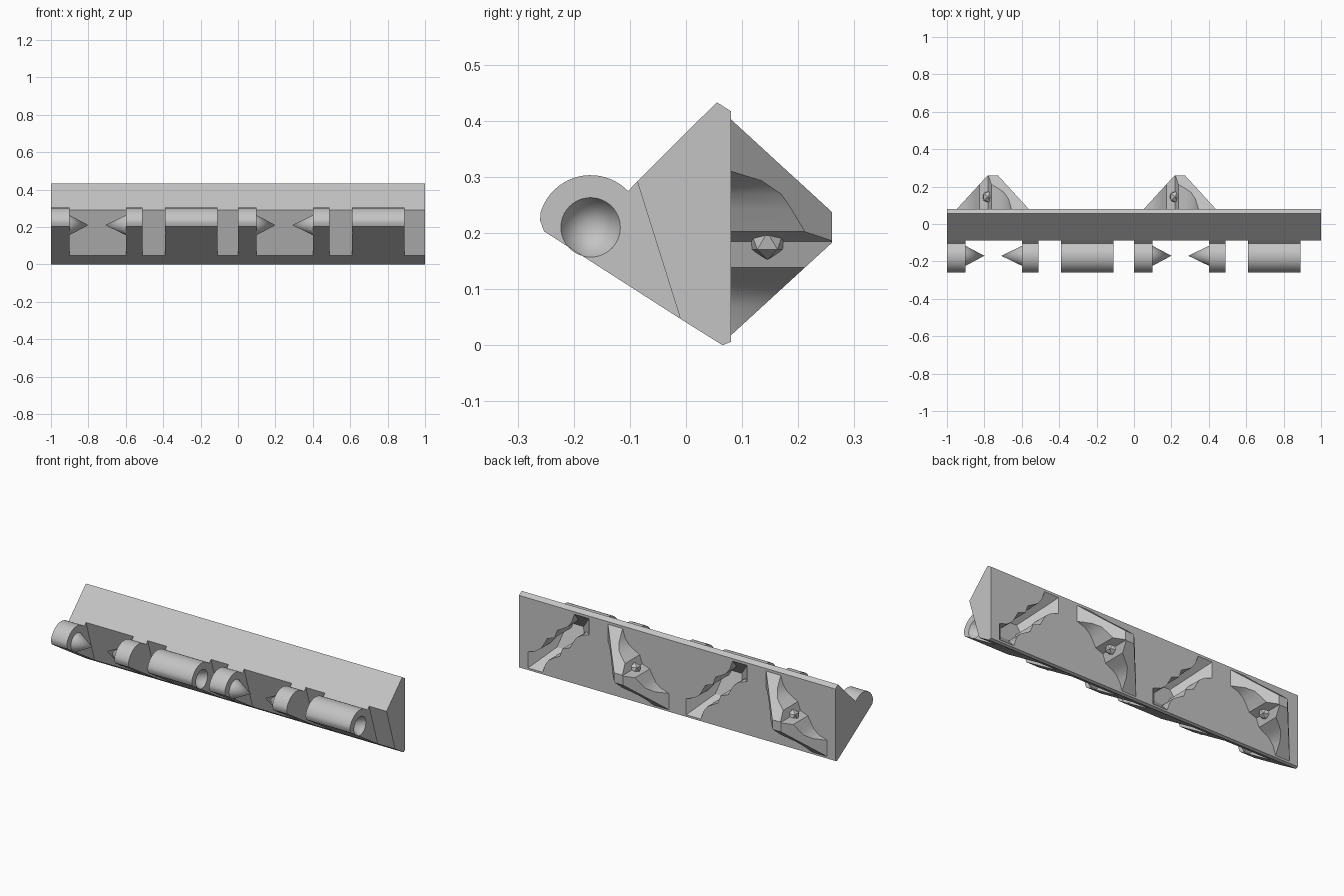
import bpy, bmesh, math
from mathutils import Matrix, Vector

cube = bpy.data.objects.get("Cube")
if cube:
    bpy.data.objects.remove(cube, do_unlink=True)

grey = bpy.data.materials.new("plain grey")
grey.use_nodes = True
COLOUR = (0.55, 0.55, 0.55, 1)
grey.diffuse_color = COLOUR
grey.node_tree.nodes["Principled BSDF"].inputs["Base Color"].default_value = COLOUR

PIN_Y, PIN_Z, PIN_R, KNUCKLE_R = -0.17, 0.21, 0.053, 0.093
BACK_Y, LOCK_Z, LOCK_H = 0.08, 0.21, 0.18


def finish(name, bm):
    bmesh.ops.recalc_face_normals(bm, faces=bm.faces)
    mesh = bpy.data.meshes.new(name)
    bm.to_mesh(mesh)
    bm.free()
    mesh.materials.append(grey)
    obj = bpy.data.objects.new(name, mesh)
    bpy.context.collection.objects.link(obj)
    return obj


def loft(name, start, end):
    """Solid between two matching rings of points."""
    bm = bmesh.new()
    a = [bm.verts.new(p) for p in start]
    b = [bm.verts.new(p) for p in end]
    bm.faces.new(a)
    bm.faces.new(b)
    for i in range(len(a)):
        j = (i + 1) % len(a)
        bm.faces.new((a[i], a[j], b[j], b[i]))
    return finish(name, bm)


def along_x(name, profile, x0, x1):
    return loft(name, [(x0, y, z) for y, z in profile], [(x1, y, z) for y, z in profile])


def cone(name, base_x, tip_x, radius):
    bm = bmesh.new()
    turn = Matrix.Rotation(math.copysign(math.pi / 2, tip_x - base_x), 4, 'Y')
    place = Matrix.Translation(((base_x + tip_x) / 2, PIN_Y, PIN_Z))
    bmesh.ops.create_cone(bm, cap_ends=True, segments=48, radius1=radius, radius2=0,
                          depth=abs(tip_x - base_x), matrix=place @ turn)
    return finish(name, bm)


def boolean(obj, tool, operation):
    """Bake a boolean and remove its tool."""
    mod = obj.modifiers.new("cut", 'BOOLEAN')
    mod.operation, mod.object, mod.solver = operation, tool, 'EXACT'
    graph = bpy.context.evaluated_depsgraph_get()
    baked = bpy.data.meshes.new_from_object(obj.evaluated_get(graph))
    obj.modifiers.clear()
    obj.data = baked
    bpy.data.objects.remove(tool, do_unlink=True)


def lock_wedge(name, cx, lean, side):
    """Diagonal wavy slice of a blunt pyramid; side +1 stands out, -1 goes in."""
    def ring(d):
        h = 0.1925 - 0.165 / 0.18 * d
        return [(cx + sx * h, BACK_Y + side * d, LOCK_Z + sz * h)
                for sx, sz in ((-1, -1), (1, -1), (1, 1), (-1, 1))]
    wedge = loft(name, ring(-0.01), ring(LOCK_H))
    half = [(0.30, 0.10), (0.21, 0.067), (0.16, 0.042), (0.12, 0.036), (0.09, 0.043),
            (0.045, 0.056), (0, 0.035)]
    edge = half + [(-t, w) for t, w in half[-2::-1]]
    band = edge + [(-t, -w) for t, w in edge]
    s = math.sqrt(0.5)
    flat = [(cx + lean * (t + w) * s, LOCK_Z + (t - w) * s) for t, w in band]
    slab = loft("slab", [(x, BACK_Y - 0.3, z) for x, z in flat],
                [(x, BACK_Y + 0.3, z) for x, z in flat])
    boolean(wedge, slab, 'INTERSECT')
    return wedge


parts = []

# Long body with a pointed section
body = along_x("body", [(0.055, 0.433), (0.08, 0.417), (0.08, 0.006), (0.065, 0),
                        (-0.01, 0.047), (-0.087, 0.292)], -1, 1)
parts.append(body)

# Hinge barrel section: round top, flat sloping underside
arc = [math.radians(44 + 120 * i / 20) for i in range(21)]
barrel = [(PIN_Y + KNUCKLE_R * math.cos(a), PIN_Z + KNUCKLE_R * math.sin(a)) for a in arc]
barrel += [(-0.26, 0.222), (-0.253, 0.203), (-0.01, 0.047), (-0.087, 0.292)]

for n, ox in enumerate((-1, 0), 1):
    # Narrow barrels carrying the pointed pins
    parts.append(along_x(f"pin_barrel_outer_{n}", barrel, ox, ox + 0.1))
    parts.append(along_x(f"pin_barrel_inner_{n}", barrel, ox + 0.4, ox + 0.49))
    parts.append(cone(f"pin_outer_{n}", ox + 0.1, ox + 0.2, PIN_R))
    parts.append(cone(f"pin_inner_{n}", ox + 0.4, ox + 0.29, PIN_R))

    # Wide barrel with a conical socket in each end
    wide = along_x(f"socket_barrel_{n}", barrel, ox + 0.61, ox + 0.89)
    for face, inward in ((ox + 0.61, 1), (ox + 0.89, -1)):
        slope = PIN_R / 0.105
        tool = cone("socket", face - inward * 0.005, face + inward * 0.105, slope * 0.11)
        boolean(wide, tool, 'DIFFERENCE')
    parts.append(wide)

    # Standing lock wedge with a small snap bump on each flank
    cx = ox + 0.245
    parts.append(lock_wedge(f"lock_wedge_{n}", cx, 1, 1))
    for sign in (1, -1):
        bm = bmesh.new()
        centre = Vector((cx + sign * 0.024, BACK_Y + 0.065, LOCK_Z - sign * 0.024))
        bmesh.ops.create_icosphere(bm, subdivisions=1, radius=0.034,
                                   matrix=Matrix.Translation(centre))
        parts.append(finish(f"snap_bump_{n}_{'a' if sign > 0 else 'b'}", bm))

    # Matching recess in the back
    boolean(body, lock_wedge("recess", ox + 0.75, -1, -1), 'DIFFERENCE')

# Smooth the round faces, keep the edges crisp
bpy.ops.object.select_all(action='DESELECT')
for part in parts:
    part.select_set(True)
bpy.context.view_layer.objects.active = body
bpy.ops.object.shade_smooth_by_angle(angle=math.radians(25))
bpy.ops.object.select_all(action='DESELECT')
